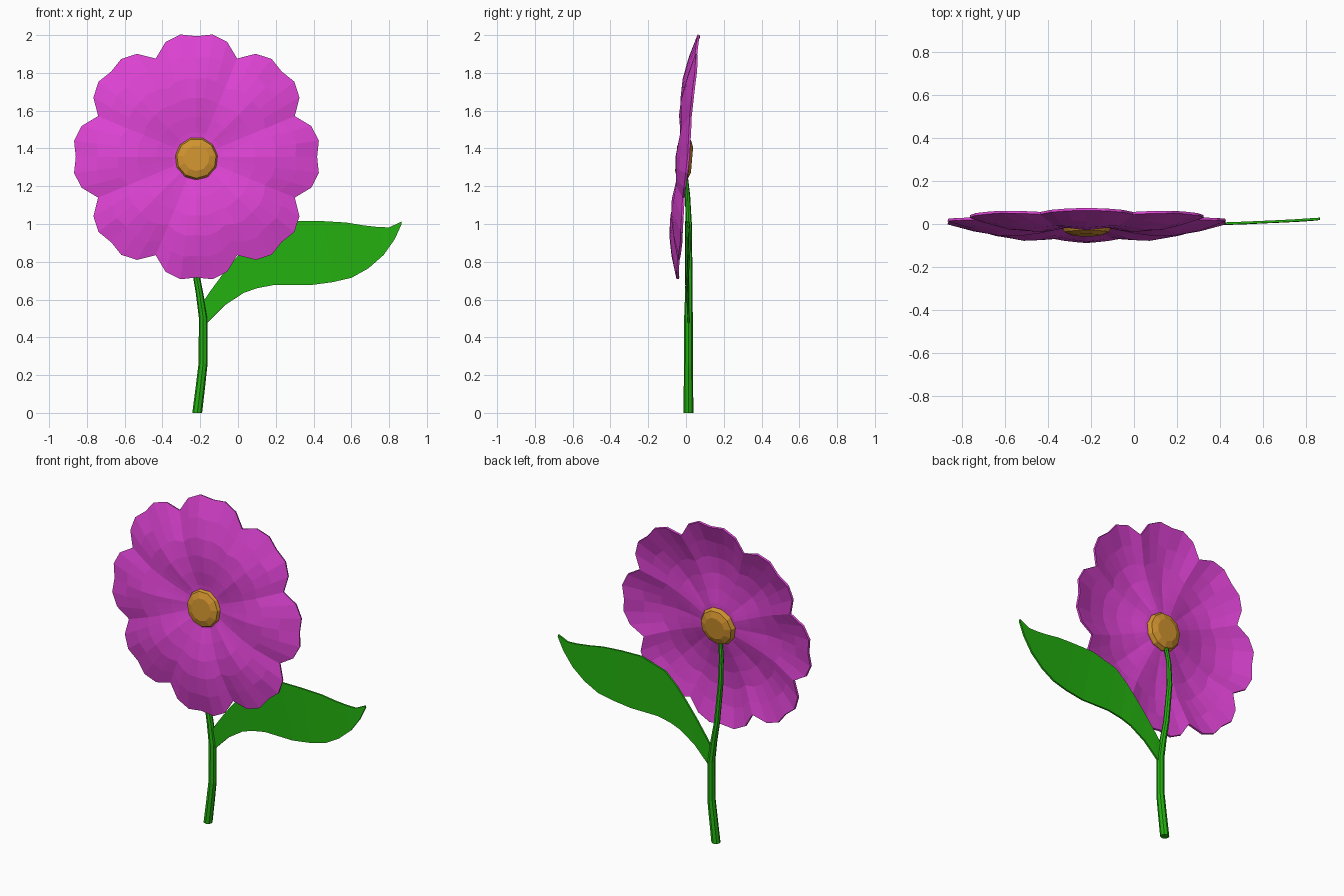
import bpy, math

def material(name, rgb):
    m = bpy.data.materials.new(name)
    m.diffuse_color = (*rgb, 1)
    return m

PINK = material("magenta petals", (0.72, 0.056, 0.65))
GREEN = material("leaf green", (0.017, 0.44, 0.005))
GOLD = material("golden centre", (0.63, 0.29, 0.028))

def add(name, verts, faces, mat, thickness=0):
    me = bpy.data.meshes.new(name)
    me.from_pydata(verts, [], faces)
    me.materials.append(mat)
    ob = bpy.data.objects.new(name, me)
    bpy.context.collection.objects.link(ob)
    if thickness:
        s = ob.modifiers.new("thickness", 'SOLIDIFY')
        s.thickness, s.offset = thickness, 0
    return ob

def bridge(rings, n):
    return [(a * n + i, a * n + (i + 1) % n, (a + 1) * n + (i + 1) % n, (a + 1) * n + i)
            for a in range(rings - 1) for i in range(n)]

CX, CZ, TILT = -0.22, 1.355, 0.086

# Petals: eight scalloped lobes in one shallow recurved dish, tilted back
rim = [0.562, 0.628, 0.652, 0.637, 0.652, 0.628]
N = 48
# (fraction of rim radius, y at the notch, y at the petal midline)
rows = [(0.10, -0.008, -0.008), (0.22, -0.014, -0.018), (0.36, -0.026, -0.036),
        (0.52, -0.034, -0.050), (0.68, -0.033, -0.047), (0.84, -0.014, -0.026),
        (1.00, 0.006, 0.014)]
verts = []
for f, y_notch, y_mid in rows:
    for i in range(N):
        a = math.radians(22.5 + i * 7.5)
        k = 1 - abs(i % 6 - 3) / 3
        mean = 0.585
        blend = f ** 2
        r = f * (rim[i % 6] * blend + mean * (1 - blend))
        z = r * math.sin(a)
        verts.append((CX + r * math.cos(a), y_notch + (y_mid - y_notch) * k + TILT * z, CZ + z))
add("petals", verts, bridge(len(rows), N), PINK, 0.012)

# Centre: flattened button showing on both sides of the petals
S = 11
prof = [(0.068, -0.042), (0.105, -0.028), (0.116, -0.006), (0.116, 0.008), (0.105, 0.028), (0.068, 0.042)]
verts = []
for r, d in prof:
    for i in range(S):
        a = math.pi / 2 + math.tau * (i + 0.5) / S
        z = r * math.sin(a)
        verts.append((CX + r * math.cos(a), -0.01 + d + TILT * z, CZ - 0.01 + z - TILT * d))
faces = bridge(len(prof), S)
faces += [tuple(range(S)), tuple(reversed(range((len(prof) - 1) * S, len(prof) * S)))]
add("flower_centre", verts, faces, GOLD)

# Stem: tapered eight-sided tube along a gentle curve
path = [(-0.216, 0.013, 0.0, 0.026), (-0.200, 0.013, 0.13, 0.025), (-0.185, 0.013, 0.26, 0.024),
        (-0.184, 0.013, 0.50, 0.023), (-0.203, 0.015, 0.63, 0.020), (-0.225, 0.016, 0.75, 0.018),
        (-0.250, 0.015, 1.00, 0.016), (-0.250, 0.008, 1.15, 0.014), (-0.235, -0.004, 1.27, 0.012)]
T = 8
verts = [(x + r * math.cos(math.tau * i / T), y + r * math.sin(math.tau * i / T), z)
         for x, y, z, r in path for i in range(T)]
faces = bridge(len(path), T) + [tuple(reversed(range(T))), tuple(range(len(verts) - T, len(verts)))]
add("stem", verts, faces, GREEN)

# Leaf: thin blade between a lower and an upper edge (x, z, x, z, y)
blade = [(-0.18, 0.46, -0.19, 0.58, 0.014), (-0.14, 0.50, -0.15, 0.64, 0.013),
         (-0.07, 0.57, -0.08, 0.735, 0.010), (0.03, 0.635, -0.01, 0.82, 0.007),
         (0.10, 0.66, 0.06, 0.90, 0.004), (0.19, 0.677, 0.14, 0.97, 0.002),
         (0.38, 0.676, 0.31, 1.017, 0.000), (0.50, 0.692, 0.45, 1.015, 0.003),
         (0.60, 0.715, 0.57, 1.008, 0.008), (0.69, 0.765, 0.66, 0.993, 0.012),
         (0.77, 0.835, 0.74, 0.984, 0.016), (0.83, 0.92, 0.80, 0.982, 0.020),
         (0.866, 1.00, 0.864, 1.012, 0.024)]
verts = []
for x0, z0, x1, z1, y in blade:
    verts += [(x0, y, z0), (x1, y, z1)]
faces = [(2 * i, 2 * i + 2, 2 * i + 3, 2 * i + 1) for i in range(len(blade) - 1)]
add("leaf", verts, faces, GREEN, 0.011)
